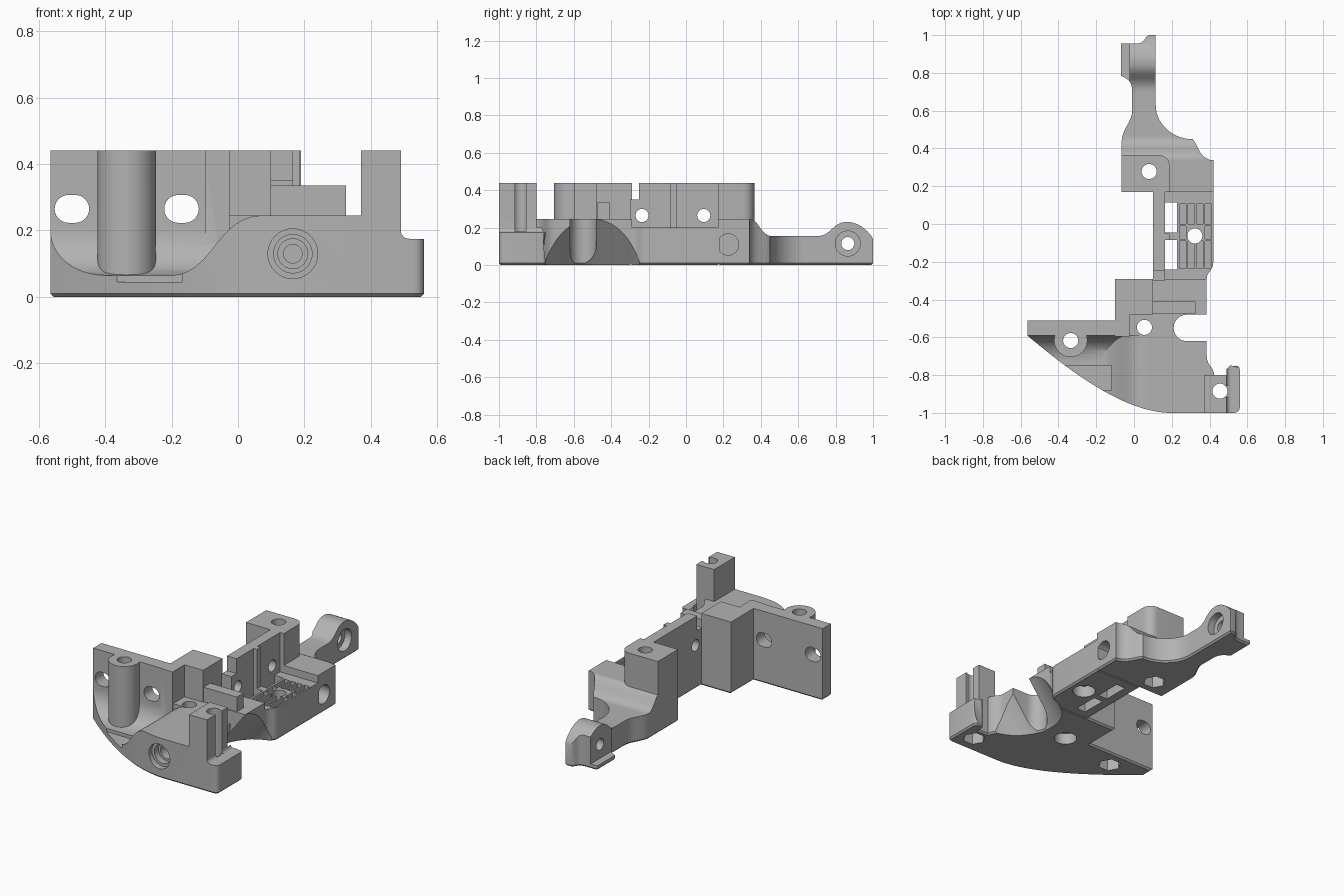
import bpy, bmesh, math
from mathutils import Vector
from mathutils.geometry import interpolate_bezier

if "Cube" in bpy.data.objects:
    bpy.data.objects.remove(bpy.data.objects["Cube"], do_unlink=True)

grey = bpy.data.materials.new("plain grey")
grey.use_nodes = True
tone = (0.45, 0.45, 0.45, 1)
grey.diffuse_color = tone
grey.node_tree.nodes["Principled BSDF"].inputs["Base Color"].default_value = tone

PLACE = {"x": lambda a, b, t: (t, a, b),
         "y": lambda a, b, t: (a, t, b),
         "z": lambda a, b, t: (a, b, t)}


def prism(name, points, axis, low, high, chamfer=0):
    """Extrude a flat outline along an axis, with an optional lower chamfer."""
    bm = bmesh.new()
    place = PLACE[axis]
    bottom = [bm.verts.new(place(p[0], p[1], low)) for p in points]
    top = [bm.verts.new(place(p[0], p[1], high)) for p in points]
    base = bm.faces.new(bottom)
    bm.faces.new(top)
    count = len(points)
    for i in range(count):
        j = (i + 1) % count
        bm.faces.new((bottom[i], bottom[j], top[j], top[i]))
    bmesh.ops.recalc_face_normals(bm, faces=bm.faces)
    if chamfer:
        bmesh.ops.bevel(bm, geom=list(base.edges), offset=chamfer,
                        segments=1, affect="EDGES")
    mesh = bpy.data.meshes.new(name)
    bm.to_mesh(mesh)
    bm.free()
    mesh.materials.append(grey)
    obj = bpy.data.objects.new(name, mesh)
    bpy.context.collection.objects.link(obj)
    return obj


def box(name, x, y, z):
    return prism(name, [(x[0], y[0]), (x[1], y[0]), (x[1], y[1]), (x[0], y[1])], "z", *z)


def arc(center, radius, start, end, steps=12):
    angles = [math.radians(start + (end - start) * i / steps) for i in range(steps + 1)]
    return [(center[0] + radius * math.cos(a), center[1] + radius * math.sin(a)) for a in angles]


def curve(start, handle_a, handle_b, end, steps=14):
    points = [Vector((*p, 0)) for p in (start, handle_a, handle_b, end)]
    return [(p.x, p.y) for p in interpolate_bezier(*points, steps)]


def rod(name, axis, center, radius, low, high, sides=32):
    return prism(name, arc(center, radius, 0, 360 - 360 / sides, sides - 1), axis, low, high)


def combine(target, tool, operation):
    """Apply a boolean and throw the tool away."""
    mod = target.modifiers.new("shape", "BOOLEAN")
    mod.operation, mod.solver, mod.object = operation, "EXACT", tool
    bpy.context.view_layer.objects.active = target
    bpy.ops.object.modifier_apply(modifier=mod.name)
    bpy.data.objects.remove(tool, do_unlink=True)


def add(target, *tools):
    for tool in tools:
        combine(target, tool, "UNION")


def cut(target, *tools):
    for tool in tools:
        combine(target, tool, "DIFFERENCE")


def bolt_hole(target, center, sides, radius=0.065):
    """Vertical through hole with a nut or head recess underneath."""
    cut(target, rod("bolt", "z", center, 0.04, -0.1, 0.6),
        rod("recess", "z", center, radius, -0.1, 0.07, sides))


def wheel_cut():
    """Leaning cylinder that hollows the underside of the left flank."""
    tool = rod("wheel", "z", (0.46, -0.5), 0.261, -0.1, 0.5, 64)
    for vert in tool.data.vertices:
        vert.co.x += vert.co.z * 0.755
    return tool


# Nose body outline: swept front edge, end lip and open round notch
nose_outline = [(-0.565, -0.51)]
nose_outline += curve((-0.565, -0.59), (-0.24, -0.865), (0.0, -1), (0.2, -1), 24)
nose_outline += arc((0.53, -0.97), 0.03, -90, 0, 6)
nose_outline += arc((0.54, -0.77), 0.02, 0, 90, 4)
nose_outline += [(0.51, -0.75), (0.49, -0.77), (0.49, -0.8)]
nose_outline += curve((0.425, -0.8), (0.42, -0.75), (0.385, -0.75), (0.385, -0.7), 8)
nose_outline += [(0.385, -0.62)] + arc((0.28, -0.55), 0.07, 270, 90, 18)
nose_outline += [(0.385, -0.48), (0.385, -0.29), (-0.1, -0.29), (-0.1, -0.51)]
nose = prism("nose_body", nose_outline, "z", 0, 0.245, 0.01)

# Scooped wing floor with a fillet rising to the wing wall
scoop = [(-0.7, 0.065)] + curve((-0.2, 0.065), (-0.08, 0.065), (-0.06, 0.245), (0.07, 0.245))
cut(nose, prism("scoop", scoop + [(0.07, 0.3), (-0.7, 0.3)], "y", -1.1, -0.59),
    box("floor_recess", (-0.5, -0.1), (-0.88, -0.75), (0.045, 0.1)))
fillet = prism("fillet", arc((-0.725, 0.2), 0.135, -90, 0) + [(-0.55, 0.2), (-0.55, 0.03), (-0.725, 0.03)],
               "x", -0.6, 0)
combine(fillet, prism("limit", nose_outline, "z", 0, 0.245), "INTERSECT")

# Wing wall, stepped block, round boss, rail and front post
add(nose, fillet,
    box("wing_wall", (-0.565, -0.09), (-0.59, -0.51), (0.02, 0.44)),
    box("block_side", (-0.1, -0.025), (-0.595, -0.29), (0.02, 0.44)),
    box("block", (-0.03, 0.1), (-0.48, -0.29), (0.02, 0.44)),
    rod("boss", "z", (-0.335, -0.617), 0.088, 0.03, 0.44, 48),
    box("rail", (0.09, 0.325), (-0.475, -0.41), (0.1, 0.335)),
    box("front_post", (0.37, 0.49), (-1, -0.8), (0.02, 0.44)))
lip = [(0.49, 0.5)] + arc((0.515, 0.2), 0.025, 180, 270, 6) + [(0.7, 0.175), (0.7, 0.5)]
cut(nose, prism("lip_cut", lip, "y", -1.1, -0.7), wheel_cut(),
    box("post_slot", (0.455, 0.6), (-0.915, -0.855), (0.18, 0.6)))
bolt_hole(nose, (0.455, -0.885), 6)
bolt_hole(nose, (-0.335, -0.617), 6)
bolt_hole(nose, (0.055, -0.547), 32)

# Oblong windows in the wing wall
for x in (-0.5, -0.17):
    window = arc((x + 0.01, 0.265), 0.042, -90, 90) + arc((x - 0.01, 0.265), 0.042, 90, 270)
    cut(nose, prism("window", window, "y", -0.65, -0.45))

# Stepped bore in the front face
for radius, depth in ((0.075, -0.96), (0.058, -0.92), (0.045, -0.86), (0.028, -0.8)):
    cut(nose, rod("bore", "y", (0.165, 0.13), radius, -1.1, depth))

# Middle plate with upright wall and rib
plate = [(0.1, -0.3), (0.38, -0.3)]
plate += curve((0.385, -0.29), (0.385, -0.25), (0.42, -0.25), (0.42, -0.2), 8)
middle = prism("middle_plate", plate + [(0.42, 0.18), (0.1, 0.18)], "z", 0, 0.2, 0.01)
for y in ((-0.24, -0.085), (-0.045, 0.115)):
    cut(middle, box("opening", (0.165, 0.227), y, (-0.1, 0.3)))
add(middle, box("wall", (0.1, 0.165), (-0.25, 0.18), (0.02, 0.44)),
    box("wall_step", (0.1, 0.165), (-0.3, -0.24), (0.02, 0.35)),
    box("rib", (0.16, 0.187), (-0.085, -0.05), (0.1, 0.44)))
for column in range(4):
    x = 0.24 + column * 0.045
    rows = [(-0.235, -0.09), (0.0, 0.105)]
    if column in (0, 3):
        rows.append((-0.08, -0.01))
    for row in rows:
        cut(middle, box("groove", (x, x + 0.035), row, (0.175, 0.3)))
for y in (-0.235, 0.095):
    cut(middle, rod("wall_hole", "x", (y, 0.265), 0.035, 0, 0.3))
cut(middle, wheel_cut())
bolt_hole(middle, (0.322, -0.063), 32)

# Rear arm: plan outline trimmed by a side profile
arm = [(-0.065, 0.17), (0.42, 0.17), (0.42, 0.34)]
arm += curve((0.4, 0.34), (0.34, 0.36), (0.34, 0.42), (0.31, 0.45), 8)
arm += curve((0.29, 0.45), (0.19, 0.46), (0.115, 0.54), (0.115, 0.63))
arm += [(0.115, 1), (0.08, 1)]
arm += curve((0.07, 0.995), (0.05, 0.98), (0.06, 0.96), (0.02, 0.955), 6)
arm += [(-0.07, 0.955), (-0.07, 0.785)]
arm += curve((-0.05, 0.775), (-0.02, 0.76), (-0.01, 0.74), (-0.01, 0.7), 6)
arm += curve((-0.01, 0.6), (-0.01, 0.54), (-0.065, 0.5), (-0.065, 0.44), 10)
rear = prism("rear_arm", arm, "z", 0, 0.4, 0.01)
side = [(0.1, -0.1), (1.1, -0.1), (1.1, 0.1), (1, 0.14)]
side += curve((0.995, 0.15), (0.96, 0.2), (0.91, 0.23), (0.865, 0.23))
side += curve((0.86, 0.23), (0.78, 0.23), (0.78, 0.155), (0.7, 0.155))
side += curve((0.46, 0.155), (0.4, 0.155), (0.39, 0.245), (0.34, 0.245))
combine(rear, prism("side_trim", side + [(0.1, 0.245)], "x", -1, 1), "INTERSECT")

# Rear tower, end ledge and cross holes
tower = [(-0.065, 0.17), (0.19, 0.17)] + arc((0.13, 0.305), 0.06, 0, 90, 8) + [(-0.065, 0.365)]
add(rear, prism("tower", tower, "z", 0.02, 0.44))
cut(rear, box("ledge_cut", (-0.2, -0.025), (0.7, 1.1), (0.03, 0.5)),
    rod("end_hole", "x", (0.865, 0.115), 0.035, -0.2, 0.3),
    rod("end_counterbore", "x", (0.865, 0.115), 0.067, 0.07, 0.3),
    rod("flank_hole", "x", (0.225, 0.11), 0.057, 0.27, 0.6))
bolt_hole(rear, (0.08, 0.278), 6)

# Smooth the curved surfaces and keep the machined edges crisp
for part in (nose, middle, rear):
    bpy.ops.object.select_all(action="DESELECT")
    part.select_set(True)
    bpy.context.view_layer.objects.active = part
    bpy.ops.object.shade_smooth_by_angle(angle=math.radians(30))
